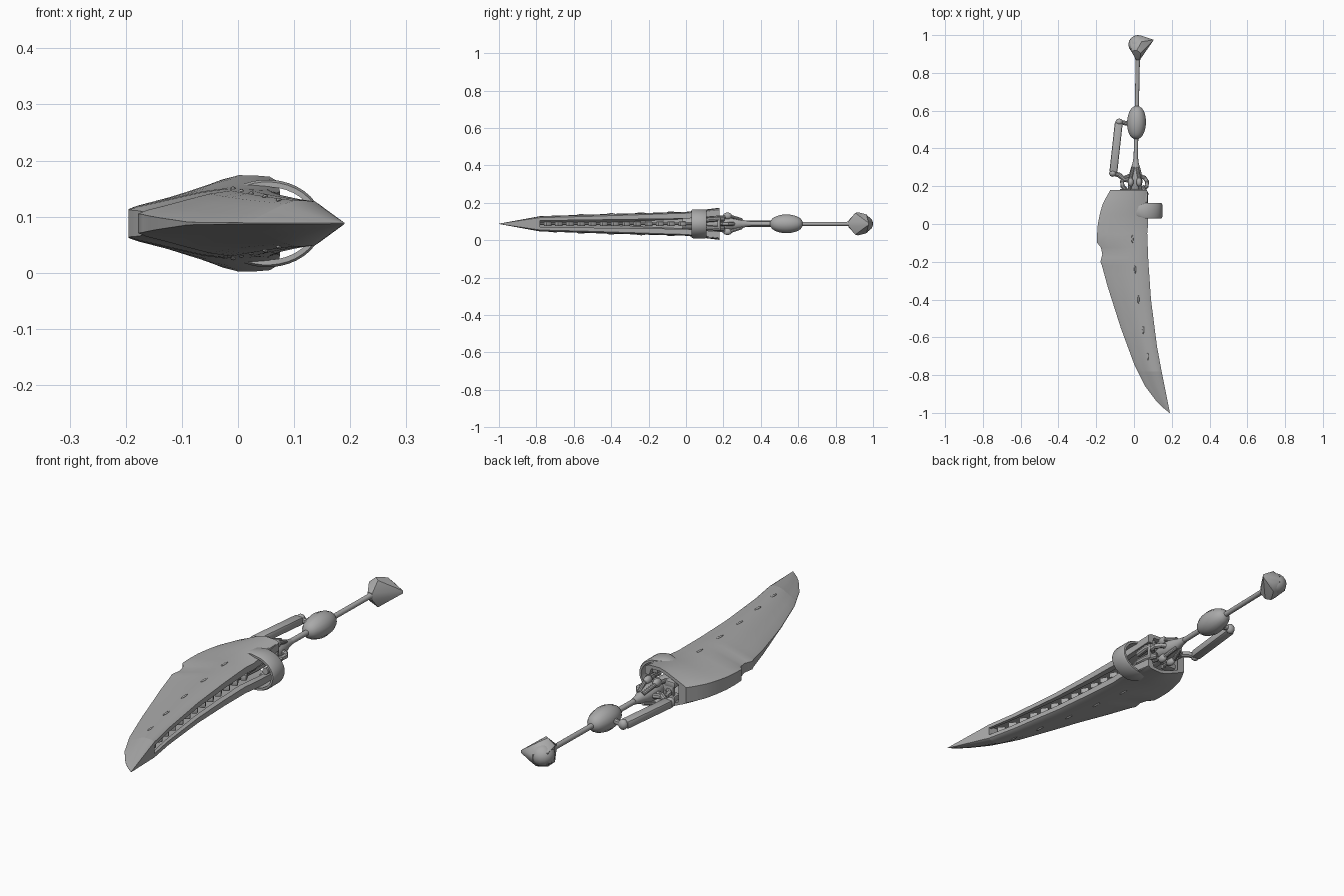
import bpy, bmesh, math
from mathutils import Vector

if "Cube" in bpy.data.objects:
    bpy.data.objects.remove(bpy.data.objects["Cube"])

ZC = 0.088  # mid height of the whole weapon
grey = bpy.data.materials.new("plain_grey")
grey.diffuse_color = (0.4, 0.4, 0.4, 1)
grey.use_nodes = True
grey.node_tree.nodes["Principled BSDF"].inputs["Base Color"].default_value = grey.diffuse_color


def finish(name, bm, angle=35):
    bmesh.ops.recalc_face_normals(bm, faces=bm.faces)
    me = bpy.data.meshes.new(name)
    bm.to_mesh(me)
    bm.free()
    me.materials.append(grey)
    ob = bpy.data.objects.new(name, me)
    bpy.context.collection.objects.link(ob)
    bpy.ops.object.select_all(action='DESELECT')
    ob.select_set(True)
    bpy.context.view_layer.objects.active = ob
    bpy.ops.object.shade_smooth_by_angle(angle=math.radians(angle))
    return ob


def lerp(table, y):
    for (a, u), (b, v) in zip(table, table[1:]):
        if y <= b:
            t = max(0, (y - a) / (b - a))
            return u + (v - u) * t
    return table[-1][1]


def loft(bm, rings):
    rows = [[bm.verts.new(p) for p in r] for r in rings]
    n = len(rows[0])
    for a, b in zip(rows, rows[1:]):
        for i in range(n):
            bm.faces.new((a[i], a[(i + 1) % n], b[(i + 1) % n], b[i]))
    bm.faces.new(rows[0])
    bm.faces.new(rows[-1])


def lathe(name, profile, n=20, angle=35):
    # round section along the slightly tilted hilt axis
    bm = bmesh.new()
    loft(bm, [[(axis_x(y) + r * math.cos(k * math.tau / n), y, ZC + r * math.sin(k * math.tau / n))
               for k in range(n)] for y, r in profile])
    return finish(name, bm, angle)


def axis_x(y):
    return 0.002 + 0.021 * y


def tube(name, pts, r, n=10):
    bm = bmesh.new()
    pts = [Vector(p) for p in pts]
    rings = []
    for i, p in enumerate(pts):
        d = (pts[min(i + 1, len(pts) - 1)] - pts[max(i - 1, 0)]).normalized()
        u = d.orthogonal().normalized()
        if abs(d.z) < 0.9:
            u = d.cross(Vector((0, 0, 1))).normalized()
        v = d.cross(u)
        rings.append([p + r * (u * math.cos(k * math.tau / n) + v * math.sin(k * math.tau / n)) for k in range(n)])
    loft(bm, rings)
    return finish(name, bm)


def box(name, c, s, rot=0, bevel=0.004):
    bm = bmesh.new()
    bmesh.ops.create_cube(bm, size=1)
    for v in bm.verts:
        v.co = Vector((v.co.x * s[0], v.co.y * s[1], v.co.z * s[2]))
    if bevel:
        bmesh.ops.bevel(bm, geom=bm.edges[:], offset=bevel, segments=2, affect='EDGES', profile=0.5)
    ob = finish(name, bm)
    ob.location = c
    ob.rotation_euler.z = rot
    return ob


def ball(name, c, s):
    bm = bmesh.new()
    bmesh.ops.create_uvsphere(bm, u_segments=16, v_segments=10, radius=1)
    for v in bm.verts:
        v.co = Vector((v.co.x * s[0] + c[0], v.co.y * s[1] + c[1], v.co.z * s[2] + c[2]))
    return finish(name, bm, 60)


# Blade outline and thickness along its length
LEFT = [(-1, .188), (-.97, .15), (-.94, .12), (-.86, .06), (-.74, 0), (-.55, -.07), (-.33, -.14),
        (-.22, -.17), (-.2, -.178), (-.16, -.168), (-.125, -.175), (-.1, -.195), (-.05, -.195),
        (.02, -.19), (.11, -.165), (.18, -.125)]
RIGHT = [(-1, .19), (-.8, .15), (-.65, .122), (-.4, .09), (-.2, .076), (-.05, .07), (0, .075), (.18, .07)]
HIGH = [(-1, .001), (-.78, .041), (-.4, .053), (0, .064), (.1, .076), (.18, .086)]
EDGE = [(-1, .0005), (-.5, .002), (-.25, .014), (-.1, .024), (.18, .033)]
SLOT = [(-.78, .017), (0, .028), (.18, .042)]
SHAPE = [(0, 0), (.06, .15), (.2, .37), (.35, .62), (.5, .86), (.65, 1), (.8, .99), (.93, .95), (1, .8)]


def top_z(y, f):
    e, h = lerp(EDGE, y), lerp(HIGH, y)
    return e + (h - e) * lerp(SHAPE, f)


def section(y, hollow):
    xl, xr = lerp(LEFT, y), lerp(RIGHT, y)
    half = [(f, top_z(y, f)) for f, _ in SHAPE]
    if hollow:
        s = lerp(SLOT, y)
        half += [(1, s), (.9, s)]
        half += [(f, max(.001 + .01 * f, top_z(y, f) - .014)) for f in (.85, .65, .4, .18)]
    loop = half + [(f, -z) for f, z in reversed(half)]
    return [(xl + (xr - xl) * f, y, ZC + z) for f, z in loop]


# Hollow blade with the slot along its spine, and solid point
stations = [-.78, -.74, -.7, -.65, -.6, -.55, -.48, -.4, -.33, -.27, -.22, -.2, -.18, -.16, -.14,
            -.125, -.1, -.05, 0, .05, .1, .14, .18]
bm = bmesh.new()
loft(bm, [section(y, True) for y in stations])
finish("blade_shell", bm, 40)
bm = bmesh.new()
loft(bm, [section(y, False) for y in (-1, -.985, -.97, -.94, -.9, -.86, -.82, -.78)])
finish("blade_point", bm, 40)

# Chain of links inside the slot
tube("slot_rod", [(lerp(RIGHT, y) - .04, y, ZC) for y in (-.78, -.6, -.4, -.2, 0, .18)], .008)
for i in range(13):
    y = -.74 + i * .06
    turn = math.atan2(lerp(RIGHT, y + .03) - lerp(RIGHT, y - .03), .06)
    box("slot_link", (lerp(RIGHT, y) - .03, y, ZC), (.026, .036, .024), .5 - turn)

# Small raised slivers on both blade faces
for y, f in ((-.7, .6), (-.56, .65), (-.4, .68), (-.24, .7), (-.08, .7)):
    x = lerp(LEFT, y) * (1 - f) + lerp(RIGHT, y) * f
    for side in (-1, 1):
        ball("blade_sliver", (x, y, ZC + side * top_z(y, f)), (.005, .022, .004))

# Clasp band around the spine at the blade root
bm = bmesh.new()
rings = []
for k in range(25):
    a = math.radians(-115 + 230 * k / 24)
    w = .026 + .014 * min(1, min(k, 24 - k) / 3)
    c, s = math.cos(a), math.sin(a)
    rings.append([(.052 + (.098 - t) * c, .07 + q * w, ZC + (.078 - t) * s)
                  for t, q in ((.004, -1), (0, -.8), (0, .8), (.004, 1), (.013, 1), (.013, -1))])
loft(bm, rings)
finish("clasp_band", bm, 40)

# Blocks and core in the open mouth of the blade
lathe("core", [(-.02, .03), (.1, .035), (.16, .035), (.19, .028), (.21, .028)])
for side in (-1, 1):
    box("mouth_block", (.045, .14, ZC + side * .062), (.05, .05, .028))
    box("mouth_inner_block", (-.05, .165, ZC + side * .03), (.05, .04, .024))
    tube("mouth_pipe", [(.06, .1, ZC + side * .02), (.062, .16, ZC + side * .025), (.04, .2, ZC + side * .025)], .014)
box("guard_plate", (0, .176, ZC), (.135, .016, .07))

# Curved claws, pivots and cone at the front of the hilt
for sx in (-1, 1):
    tube("guard_claw", [(.003 + sx * .045, .18, ZC), (.003 + sx * .064, .2, ZC), (.003 + sx * .066, .225, ZC),
                        (.003 + sx * .052, .245, ZC), (.003 + sx * .025, .255, ZC)], .011)
    for sz in (-1, 1):
        ball("pivot_knob", (.005 + sx * .022, .222, ZC + sz * .042), (.015, .024, .018))
        tube("pivot_arm", [(.005 + sx * .03, .17, ZC + sz * .035), (.005 + sx * .024, .24, ZC + sz * .04),
                           (.006 + sx * .01, .3, ZC + sz * .02)], .009)
lathe("hilt_cone", [(.19, .03), (.22, .038), (.26, .034), (.29, .027), (.32, .017), (.345, .013)])

# Rod, ribbed bulb and neck
lathe("hilt_rod", [(.33, .0115), (.6, .011), (.86, .011), (.89, .018), (.91, .03)])
bm = bmesh.new()
n = 32
rings = []
for k in range(17):
    t = -1 + k / 8
    y = .537 + .087 * t
    rad = .012 + .039 * math.sqrt(max(0, 1 - t * t)) ** 1.2
    rings.append([(axis_x(y) + r * math.cos(j * math.tau / n), y, ZC + r * math.sin(j * math.tau / n))
                  for j in range(n) for r in [rad * (1 if j % 2 else .96)]])
loft(bm, rings)
finish("grip_bulb", bm, 45)

# Hooked pommel
ball("pommel_ball", (.02, .95, ZC), (.05, .05, .045))
bm = bmesh.new()
for x, y, z in ((.105, .975, .006), (.06, .982, .025), (.035, .998, .014), (.012, .868, .016), (.032, .87, .014),
                (-.015, .915, .035), (.035, .905, .058), (.015, .92, .062), (.04, .965, .05), (-.02, .97, .025)):
    for side in (-1, 1):
        bm.verts.new((x, y, ZC + side * z))
bmesh.ops.convex_hull(bm, input=bm.verts[:])
finish("pommel_hook", bm, 30)

# Side lever with its two links
box("lever_bar", (-.095, .405, ZC), (.042, .265, .034), -.11, .008)
tube("lever_rear_link", [(-.09, .525, ZC), (-.078, .542, ZC), (-.05, .535, ZC), (-.02, .53, ZC)], .012)
tube("lever_front_link", [(-.11, .285, ZC), (-.112, .268, ZC), (-.08, .26, ZC), (-.05, .235, ZC), (-.01, .23, ZC)], .013)
for x, y in ((-.112, .268), (-.078, .54)):
    ball("lever_pivot", (x, y, ZC), (.02, .018, .022))
